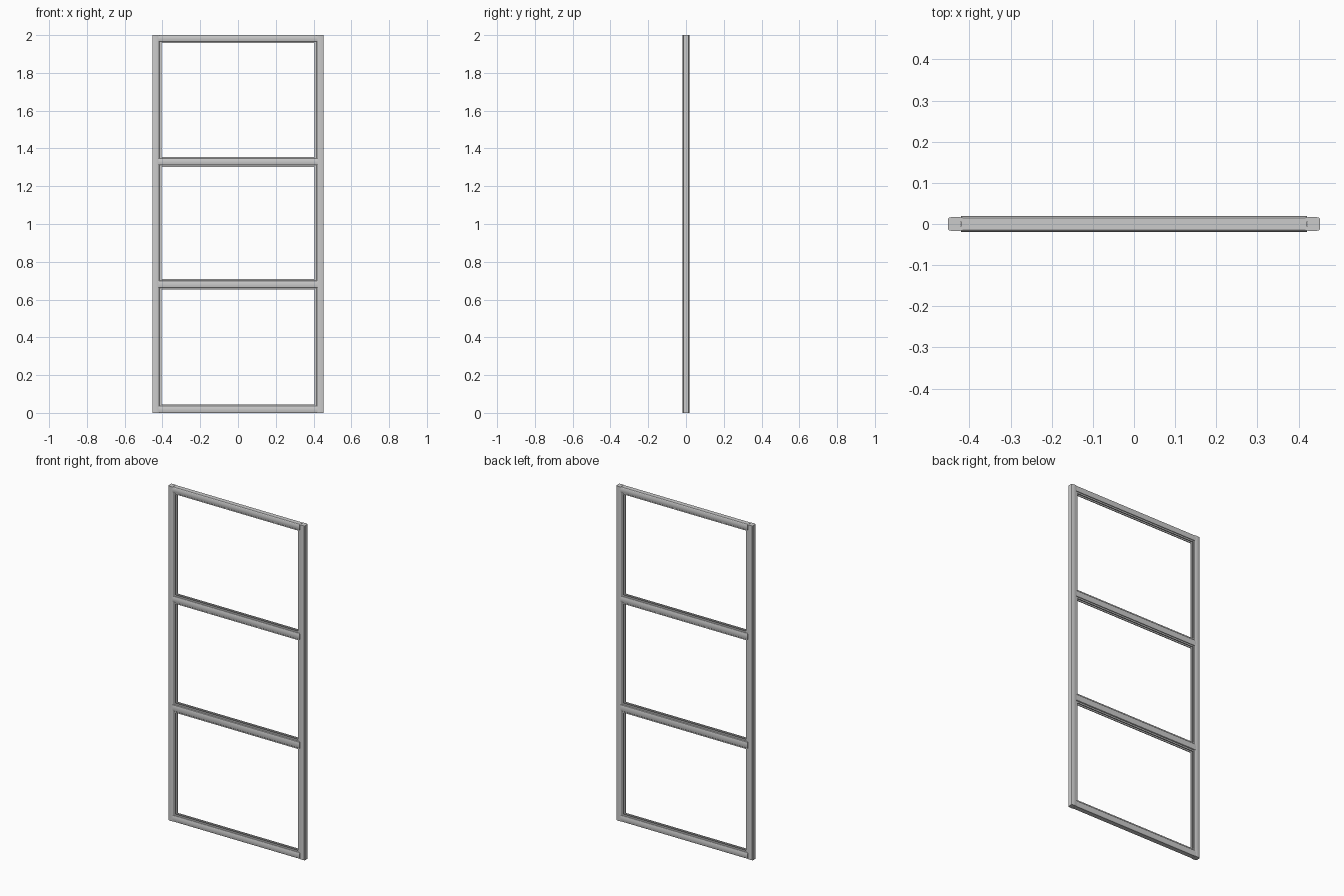
import bpy, bmesh, math

if "Cube" in bpy.data.objects:
    bpy.data.objects.remove(bpy.data.objects["Cube"])

LIP = 0.009      # height of the glazing lips
LIP_Y = 0.011    # half depth over the lips
SLOT_Y = 0.006   # half width of the glazing slot
SLOT_D = 0.016   # depth of the glazing slot


def edge(v, sign, depth, lips):
    """Points across one edge of the bar, from -depth side to +depth side."""
    if not lips:
        r = 0.003
        return [(-depth + 0.002, v - sign * r), (-depth + r + 0.002, v),
                (depth - r - 0.002, v), (depth - 0.002, v - sign * r)]
    s = v - sign * LIP
    half = [(-depth + 0.002, s - sign * 0.002), (-depth + 0.004, s),
            (-LIP_Y, s), (-LIP_Y, v), (-SLOT_Y, v), (-SLOT_Y, v - sign * SLOT_D)]
    return half + [(-y, w) for y, w in reversed(half)]


def profile(v0, v1, depth, low_lips, high_lips):
    """Section with gently bowed faces and optional slotted lips."""
    low = edge(v0, -1, depth, low_lips)
    high = edge(v1, 1, depth, high_lips)[::-1]

    def bow(a, b, side):
        out = []
        for i in range(1, 6):
            t = i / 6
            y = a[0] + side * 0.002 * math.sin(math.pi * t)
            out.append((y, a[1] + (b[1] - a[1]) * t))
        return out
    return low + bow(low[-1], high[0], 1) + high + bow(high[-1], low[0], -1)


def extrude(name, section, start, end, place):
    bm = bmesh.new()
    a = [bm.verts.new(place(y, v, start)) for y, v in section]
    b = [bm.verts.new(place(y, v, end)) for y, v in section]
    n = len(section)
    for i in range(n):
        j = (i + 1) % n
        bm.faces.new((a[i], a[j], b[j], b[i]))
    bm.faces.new(a[::-1])
    bm.faces.new(b)
    bmesh.ops.recalc_face_normals(bm, faces=bm.faces)
    mesh = bpy.data.meshes.new(name)
    bm.to_mesh(mesh)
    bm.free()
    obj = bpy.data.objects.new(name, mesh)
    bpy.context.collection.objects.link(obj)
    bpy.ops.object.select_all(action='DESELECT')
    obj.select_set(True)
    bpy.context.view_layer.objects.active = obj
    bpy.ops.object.shade_smooth_by_angle(angle=math.radians(30))


# Upright stiles, slotted on the inner side
stile = profile(0.406, 0.452, 0.0175, True, False)
for side, label in ((-1, "left"), (1, "right")):
    extrude(label + "_stile", stile, 0, 2, lambda y, v, l, s=side: (s * v, y, l))

# Horizontal rails: bottom, top and slotted lips
rails = [("bottom_rail", 0.0, 0.045, False, True),
         ("lower_middle_rail", 0.652, 0.709, True, True),
         ("upper_middle_rail", 1.303, 1.356, True, True),
         ("top_rail", 1.958, 2.0, True, False)]
for name, z0, z1, low, high in rails:
    extrude(name, profile(z0, z1, 0.019, low, high), -0.42, 0.42,
            lambda y, v, l: (l, y, v))
